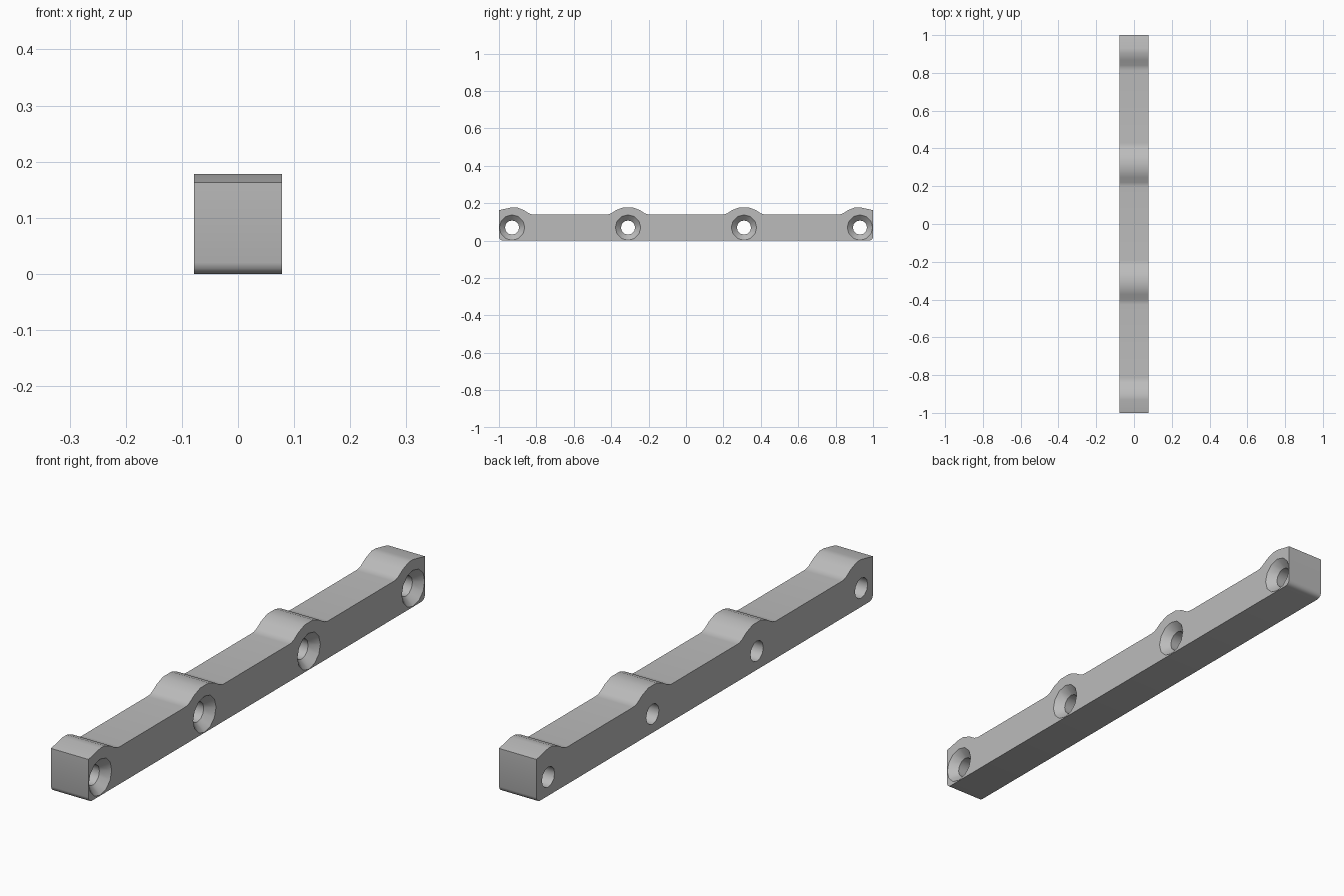
import bpy, bmesh, math
from mathutils import Vector

cube = bpy.data.objects.get("Cube")
if cube:
    bpy.data.objects.remove(cube, do_unlink=True)

HALF_W = 0.078
HOLES = [-0.93, -0.31, 0.31, 0.93]
HOLE_Z = 0.07
SIDES = 12

grey = bpy.data.materials.new("plain grey")
grey.use_nodes = True
grey.diffuse_color = (0.5, 0.5, 0.5, 1)
grey.node_tree.nodes["Principled BSDF"].inputs["Base Color"].default_value = (0.5, 0.5, 0.5, 1)


def add_object(name, bm):
    bmesh.ops.recalc_face_normals(bm, faces=bm.faces)
    mesh = bpy.data.meshes.new(name)
    bm.to_mesh(mesh)
    bm.free()
    mesh.materials.append(grey)
    obj = bpy.data.objects.new(name, mesh)
    bpy.context.collection.objects.link(obj)
    return obj


# Side outline: rounded bottom corners, raised bosses over the holes
boss = [(0.025, 0.178), (0.062, 0.164), (0.09, 0.146), (0.104, 0.141), (0.118, 0.14)]
corner = [(0.98, 0), (0.99, 0.003), (0.997, 0.01), (1, 0.02)]
half = corner + [(1, 0.163), (0.93, 0.178)]
half += [(0.93 - d, z) for d, z in boss]
half += [(0.31 + d, z) for d, z in reversed(boss)]
half += [(0.31 - d, z) for d, z in boss]
outline = half + [(-y, z) for y, z in reversed(half)]

# Bar: outline extruded across the width
bm = bmesh.new()
face = bm.faces.new([bm.verts.new((-HALF_W, y, z)) for y, z in outline])
ext = bmesh.ops.extrude_face_region(bm, geom=[face])
bmesh.ops.translate(bm, vec=Vector((2 * HALF_W, 0, 0)),
                    verts=[g for g in ext["geom"] if isinstance(g, bmesh.types.BMVert)])
bar = add_object("mounting_bar", bm)

# Countersunk hole cutter: a stepped round profile at each hole
profile = [(-0.1, 0.038), (HALF_W - 0.03, 0.038), (HALF_W, 0.068), (0.1, 0.068)]
bm = bmesh.new()
for cy in HOLES:
    rings = []
    for x, r in profile:
        angles = [2 * math.pi * i / SIDES for i in range(SIDES)]
        rings.append([bm.verts.new((x, cy + r * math.cos(a), HOLE_Z + r * math.sin(a)))
                      for a in angles])
    for a, b in zip(rings, rings[1:]):
        for i in range(SIDES):
            j = (i + 1) % SIDES
            bm.faces.new((a[i], a[j], b[j], b[i]))
    bm.faces.new(rings[0])
    bm.faces.new(rings[-1])
cutter = add_object("hole_cutter", bm)
cutter.hide_render = True

# Cut the holes and tidy up
mod = bar.modifiers.new("holes", 'BOOLEAN')
mod.operation = 'DIFFERENCE'
mod.solver = 'EXACT'
mod.object = cutter
for o in bpy.context.selected_objects:
    o.select_set(False)
bpy.context.view_layer.objects.active = bar
bar.select_set(True)
bpy.ops.object.modifier_apply(modifier=mod.name)
bpy.data.objects.remove(cutter, do_unlink=True)
bpy.ops.object.shade_smooth_by_angle(angle=math.radians(40))
